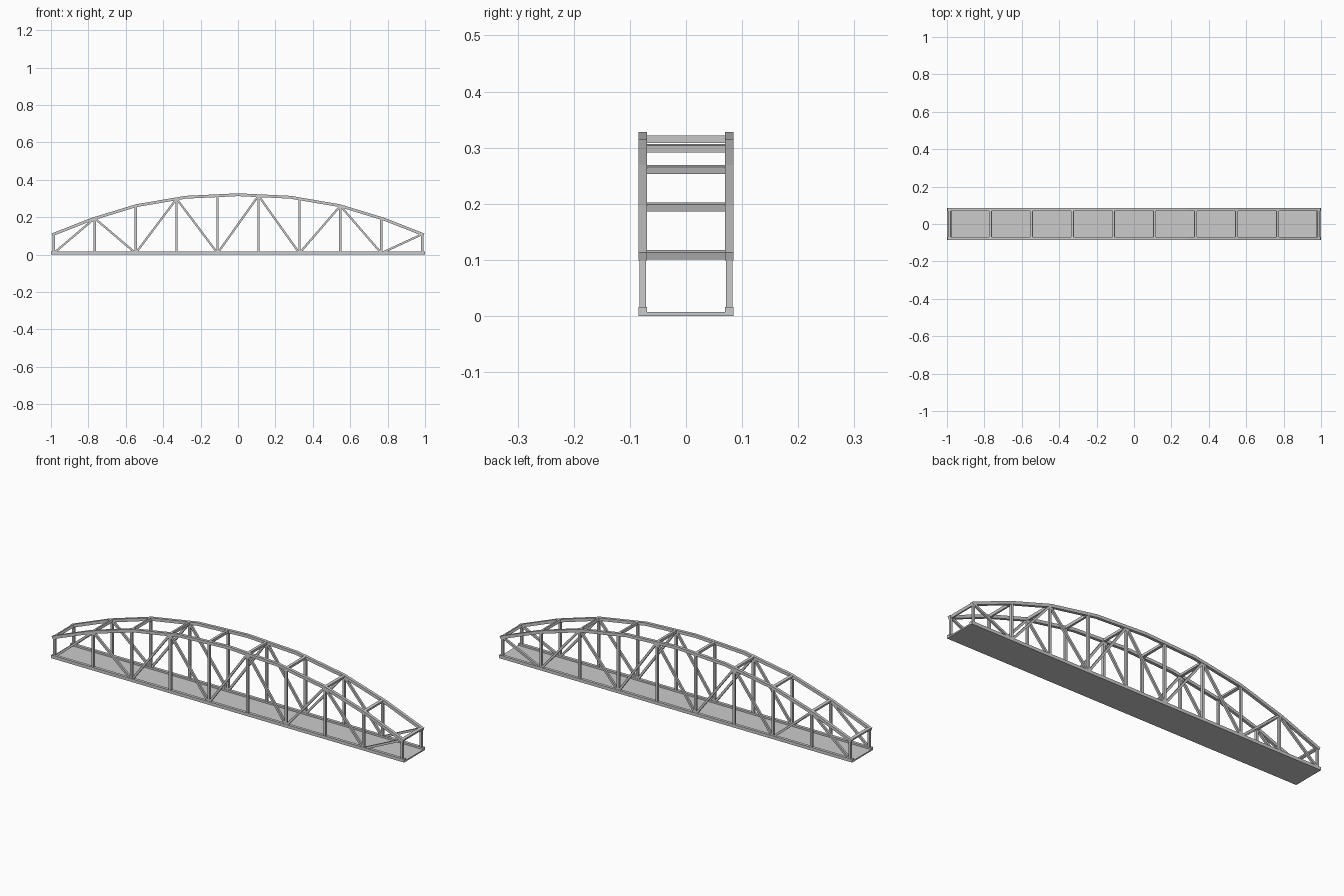
import bpy
import bmesh
from mathutils import Vector

cube = bpy.data.objects.get("Cube")
if cube:
    bpy.data.objects.remove(cube, do_unlink=True)

# Single painted-steel colour
steel = bpy.data.materials.new("light_grey_steel")
steel.use_nodes = True
GREY = (0.6, 0.6, 0.6, 1)
steel.diffuse_color = GREY
steel.node_tree.nodes["Principled BSDF"].inputs["Base Color"].default_value = GREY

SIDE = 0.077       # centre line of each truss
END = 0.985        # outermost truss node
PANELS = 9
BASE = 0.008       # centre height of the bottom chord

# Top chord centre line, right half then mirrored
half = [(0, 0.3205), (0.28, 0.307), (0.544, 0.262), (0.78, 0.19), (0.994, 0.106)]
arch = [(-x, z) for x, z in reversed(half[1:])] + half


def arch_at(x):
    """Height and direction of the top chord at x."""
    for (xa, za), (xb, zb) in zip(arch, arch[1:]):
        if xa <= x <= xb:
            height = za + (zb - za) * (x - xa) / (xb - xa)
            return height, Vector((xb - xa, zb - za)).normalized()


def sweep(name, path, thick, y0, y1, mirrored=True):
    """Rectangular bar along an x-z path with mitred joints, from y0 to y1."""
    pts = [Vector(p) for p in path]
    dirs = [(b - a).normalized() for a, b in zip(pts, pts[1:])]
    bm = bmesh.new()
    rings = []
    for i, p in enumerate(pts):
        before, after = dirs[max(i - 1, 0)], dirs[min(i, len(dirs) - 1)]
        t = (before + after).normalized()
        n = Vector((-t.y, t.x)) * thick / 2 / t.dot(after)
        lo, hi = p - n, p + n
        rings.append([bm.verts.new(c) for c in (
            (lo.x, y0, lo.y), (lo.x, y1, lo.y), (hi.x, y1, hi.y), (hi.x, y0, hi.y))])
    for a, b in zip(rings, rings[1:]):
        for k in range(4):
            j = (k + 1) % 4
            bm.faces.new((a[k], a[j], b[j], b[k]))
    bm.faces.new(rings[0])
    bm.faces.new(rings[-1])
    bmesh.ops.recalc_face_normals(bm, faces=bm.faces)
    mesh = bpy.data.meshes.new(name)
    bm.to_mesh(mesh)
    bm.free()
    mesh.materials.append(steel)
    obj = bpy.data.objects.new(name, mesh)
    bpy.context.collection.objects.link(obj)
    if mirrored:
        mod = obj.modifiers.new("both_sides", 'MIRROR')
        mod.use_axis = (False, True, False)
    return obj


def truss_bar(name, path, thick, width):
    return sweep(name, path, thick, SIDE - width / 2, SIDE + width / 2)


# Deck and main chords
sweep("deck", [(-1, 0.0035), (1, 0.0035)], 0.007, -SIDE, SIDE, mirrored=False)
truss_bar("bottom_chord", [(-1, BASE), (1, BASE)], 0.016, 0.015)
truss_bar("top_chord", arch, 0.015, 0.015)

# Posts and overhead cross beams at every node
nodes = [-END + 2 * END * i / PANELS for i in range(PANELS + 1)]
for i, x in enumerate(nodes):
    z, along = arch_at(x)
    truss_bar(f"post_{i}", [(x, BASE), (x, z)], 0.012, 0.012)
    step = along * 0.0065
    centre = Vector((x, z))
    sweep(f"cross_beam_{i}", [centre - step, centre + step], 0.013,
          -SIDE, SIDE, mirrored=False)

# Zigzag diagonals, alternating rising and falling
for i, (xa, xb) in enumerate(zip(nodes, nodes[1:])):
    if i % 2 == 0:
        path = [(xa, BASE), (xb, arch_at(xb)[0])]
    else:
        path = [(xa, arch_at(xa)[0]), (xb, BASE)]
    truss_bar(f"diagonal_{i}", path, 0.011, 0.011)
